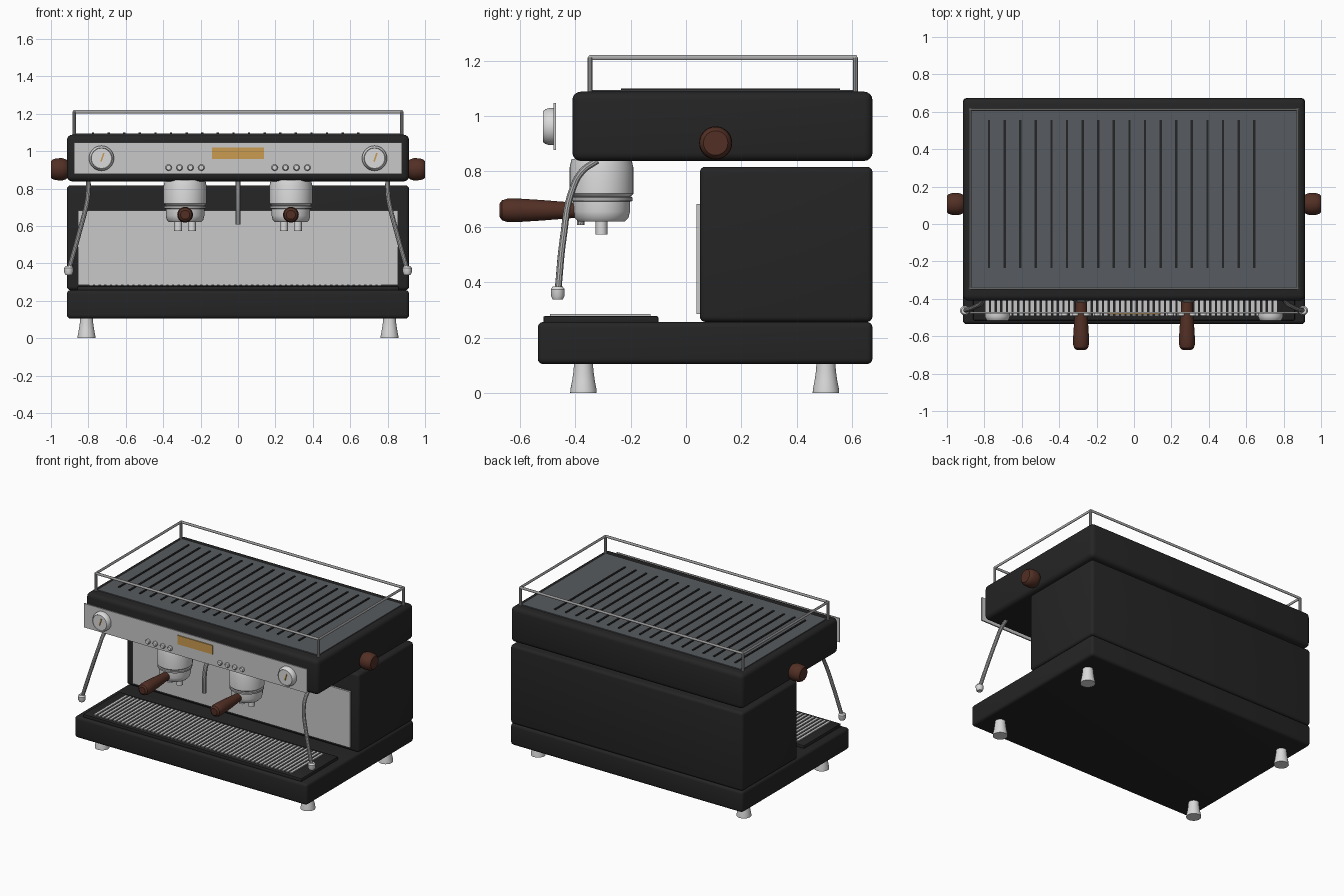
import bpy, bmesh, math
from mathutils import Matrix, Vector

if "Cube" in bpy.data.objects:
    bpy.data.objects.remove(bpy.data.objects["Cube"])


def mat(name, r, g, b):
    m = bpy.data.materials.new(name)
    m.diffuse_color = (r, g, b, 1)
    m.use_nodes = True
    m.node_tree.nodes["Principled BSDF"].inputs["Base Color"].default_value = m.diffuse_color
    return m


BLACK = mat("matte black", 0.018, 0.018, 0.018)
STEEL = mat("brushed steel", 0.58, 0.58, 0.59)
CHROME = mat("light chrome", 0.70, 0.70, 0.70)
PIPE = mat("grey tube metal", 0.42, 0.42, 0.42)
SLATE = mat("slate tray", 0.095, 0.105, 0.115)
WOOD = mat("dark wood", 0.085, 0.029, 0.018)
AMBER = mat("amber display", 0.60, 0.33, 0.08)


def add(name, bm, m, smooth=True):
    bmesh.ops.recalc_face_normals(bm, faces=bm.faces[:])
    me = bpy.data.meshes.new(name)
    bm.to_mesh(me)
    bm.free()
    me.materials.append(m)
    ob = bpy.data.objects.new(name, me)
    bpy.context.collection.objects.link(ob)
    if smooth:
        finish(ob)
    return ob


def finish(ob):
    bpy.ops.object.select_all(action='DESELECT')
    ob.select_set(True)
    bpy.context.view_layer.objects.active = ob
    bpy.ops.object.shade_smooth_by_angle(angle=math.radians(35))


def cube(bm, x, y, z):
    c = [(a + b) / 2 for a, b in (x, y, z)]
    s = [b - a for a, b in (x, y, z)]
    bmesh.ops.create_cube(bm, size=1, matrix=Matrix.Translation(c) @ Matrix.Diagonal((*s, 1)))


def box(name, x, y, z, m, bevel=0.0, segs=4):
    bm = bmesh.new()
    cube(bm, x, y, z)
    if bevel:
        bmesh.ops.bevel(bm, geom=bm.edges[:], offset=bevel, segments=segs,
                        profile=0.5, affect='EDGES')
    return add(name, bm, m, bevel > 0)


def lathe(name, prof, loc, axis, m, n=32):
    """Spin (radius, height) points about an axis direction through loc."""
    rot = Vector((0, 0, 1)).rotation_difference(Vector(axis)).to_matrix().to_4x4()
    bm = bmesh.new()
    rings = [[bm.verts.new((r * math.cos(2 * math.pi * i / n), r * math.sin(2 * math.pi * i / n), h))
              for i in range(n)] for r, h in prof]
    for a, b in zip(rings, rings[1:]):
        for i in range(n):
            bm.faces.new((a[i], a[(i + 1) % n], b[(i + 1) % n], b[i]))
    bm.faces.new(rings[0])
    bm.faces.new(rings[-1])
    bm.transform(Matrix.Translation(loc) @ rot)
    return add(name, bm, m)


def tube(name, pts, r, m, smooth=True, cyclic=False):
    cu = bpy.data.curves.new(name, 'CURVE')
    cu.dimensions = '3D'
    cu.bevel_depth, cu.bevel_resolution, cu.use_fill_caps = r, 3, True
    if smooth:
        sp = cu.splines.new('BEZIER')
        sp.bezier_points.add(len(pts) - 1)
        for p, co in zip(sp.bezier_points, pts):
            p.co = co
            p.handle_left_type = p.handle_right_type = 'AUTO'
    else:
        sp = cu.splines.new('POLY')
        sp.points.add(len(pts) - 1)
        for p, co in zip(sp.points, pts):
            p.co = (*co, 1)
    sp.use_cyclic_u = cyclic
    cu.materials.append(m)
    ob = bpy.data.objects.new(name, cu)
    bpy.context.collection.objects.link(ob)
    bpy.ops.object.select_all(action='DESELECT')
    ob.select_set(True)
    bpy.context.view_layer.objects.active = ob
    bpy.ops.object.convert(target='MESH')
    finish(bpy.context.object)


# Main housings
W = (-0.915, 0.915)
box("base", W, (-0.535, 0.673), (0.105, 0.257), BLACK, 0.02)
box("rear_body", W, (0.05, 0.673), (0.257, 0.817), BLACK, 0.02)
box("upper_housing", W, (-0.41, 0.673), (0.838, 1.088), BLACK, 0.03)
box("backsplash", (-0.855, 0.855), (0.037, 0.055), (0.285, 0.683), STEEL)
box("control_panel", (-0.878, 0.878), (-0.479, -0.47), (0.877, 1.047), STEEL)

# Drip tray and grille
box("drip_tray", (-0.86, 0.86), (-0.515, -0.10), (0.25, 0.278), BLACK, 0.006, 2)
bm = bmesh.new()
for i in range(52):
    x = -0.785 + i * 0.0302
    cube(bm, (x - 0.009, x + 0.009), (-0.49, -0.128), (0.276, 0.285))
add("drip_grille", bm, STEEL, False)

# Cup warmer plate with raised ribs
box("cup_tray", (-0.87, 0.87), (-0.34, 0.612), (1.08, 1.094), SLATE)
bm = bmesh.new()
for i in range(18):
    x = -0.775 + i * 0.0834
    cube(bm, (x - 0.006, x + 0.006), (-0.235, 0.555), (1.09, 1.10))
add("cup_tray_ribs", bm, BLACK, False)

# Cup rail
corners = [(-0.876, -0.346), (0.876, -0.346), (0.876, 0.612), (-0.876, 0.612)]
tube("cup_rail", [(x, y, 1.211) for x, y in corners], 0.0095, PIPE, False, True)
for x, y in corners:
    tube("rail_post", [(x, y, 1.08), (x, y, 1.211)], 0.0095, PIPE, False)

# Feet
for x in (-0.81, 0.81):
    for y in (-0.37, 0.505):
        lathe("foot", [(0.048, 0), (0.047, 0.014), (0.041, 0.045), (0.036, 0.08), (0.034, 0.11)],
              (x, y, 0), (0, 0, 1), CHROME)

# Display and buttons
box("display", (-0.138, 0.138), (-0.485, -0.478), (0.957, 1.02), AMBER)
for s in (-1, 1):
    for x in (0.196, 0.254, 0.313, 0.371):
        lathe("button", [(0.017, 0), (0.017, 0.01), (0.012, 0.016)],
              (s * x, -0.478, 0.912), (0, -1, 0), CHROME, 20)

for s in (-1, 1):
    # Pressure gauge with needle
    gx, gz = s * 0.73, 0.962
    lathe("gauge", [(0.067, 0), (0.067, 0.017), (0.062, 0.03), (0.056, 0.038), (0.054, 0.033)],
          (gx, -0.478, gz), (0, -1, 0), CHROME, 40)
    needle = box("gauge_needle", (-0.004, 0.004), (-0.003, 0.003), (-0.024, 0.024), AMBER)
    needle.location = (gx + 0.005, -0.513, gz + 0.005)
    needle.rotation_euler = (0, math.radians(18), 0)

    # Side knob
    lathe("side_knob", [(0.046, 0), (0.054, 0.012), (0.06, 0.03), (0.058, 0.065),
                        (0.052, 0.082), (0.044, 0.09)],
          (s * 0.91, 0.107, 0.903), (s, 0, 0), WOOD)

    # Brew group
    hx, hy = s * 0.283, -0.305
    lathe("group_head", [(0.108, 0.845), (0.115, 0.815), (0.115, 0.72), (0.108, 0.712), (0.1, 0.708)],
          (hx, hy, 0), (0, 0, 1), CHROME, 40)
    lathe("locking_ring", [(0.10, 0.712), (0.112, 0.706), (0.112, 0.694), (0.10, 0.69)],
          (hx, hy, 0), (0, 0, 1), PIPE, 40)
    lathe("filter_basket", [(0.103, 0.695), (0.103, 0.655), (0.097, 0.632), (0.085, 0.62)],
          (hx, hy, 0), (0, 0, 1), CHROME, 40)
    for dx in (-0.037, 0.037):
        lathe("spout", [(0.021, 0.63), (0.021, 0.573)], (hx + dx, hy, 0), (0, 0, 1), CHROME, 20)
    lathe("filter_handle", [(0.027, 0), (0.029, 0.03), (0.037, 0.13), (0.042, 0.21),
                            (0.042, 0.255), (0.036, 0.274), (0.024, 0.283)],
          (hx, -0.39, 0.66), (0, -1, 0), WOOD)

    # Steam wand
    tube("steam_wand", [(s * 0.80, -0.32, 0.84), (s * 0.80, -0.375, 0.80), (s * 0.806, -0.41, 0.735),
                        (s * 0.85, -0.443, 0.56), (s * 0.903, -0.462, 0.37)], 0.0125, PIPE)
    lathe("steam_tip", [(0.018, 0.385), (0.025, 0.375), (0.024, 0.35), (0.018, 0.338)],
          (s * 0.905, -0.463, 0), (0, 0, 1), CHROME, 24)

# Hot water spout
tube("water_spout", [(0, -0.31, 0.84), (0, -0.355, 0.80), (0, -0.376, 0.73), (0, -0.38, 0.607)], 0.0145, PIPE)
